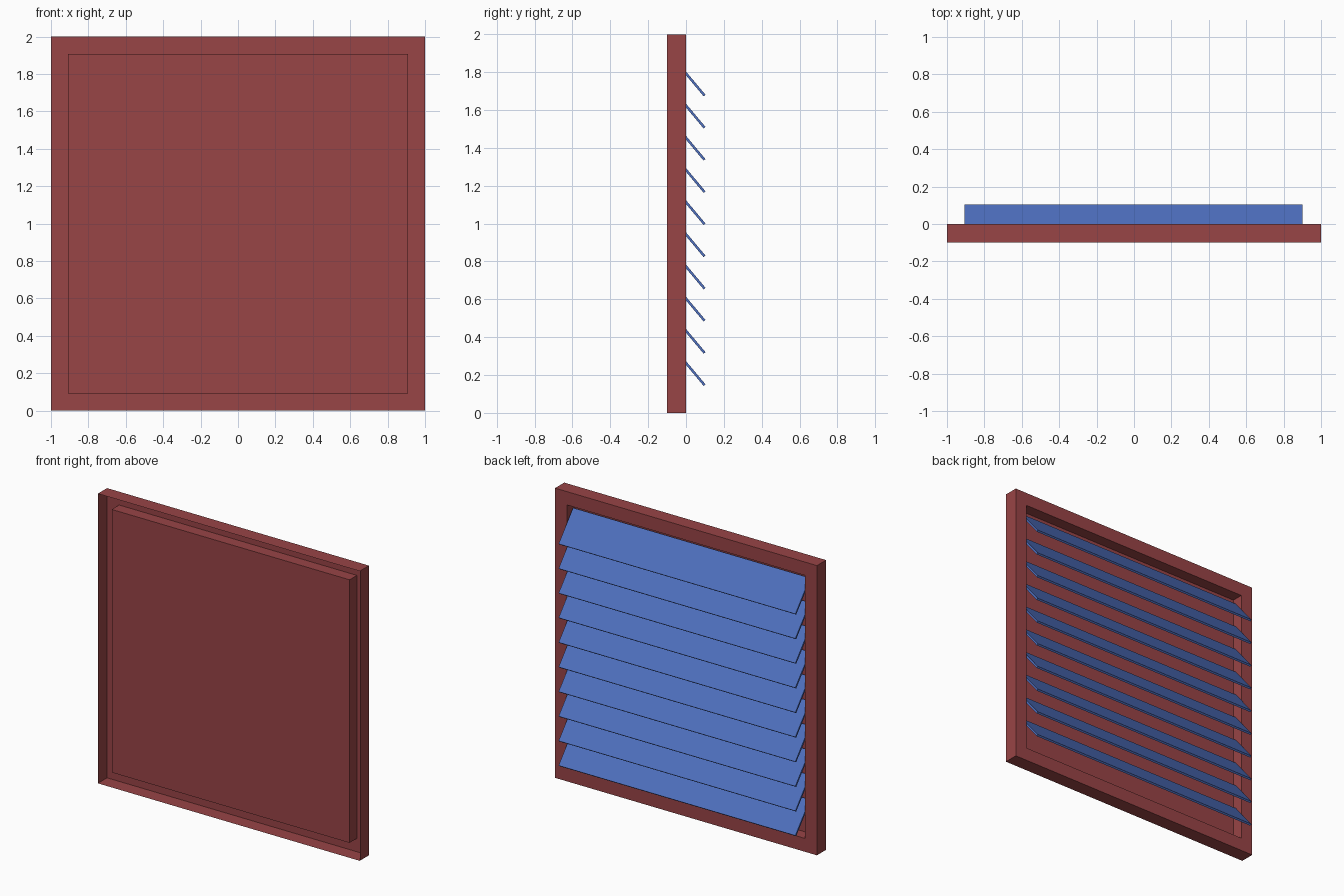
import bpy, bmesh, math
from mathutils import Matrix

if "Cube" in bpy.data.objects:
    bpy.data.objects.remove(bpy.data.objects["Cube"])


def material(name, color):
    m = bpy.data.materials.new(name)
    m.diffuse_color = color
    m.use_nodes = True
    m.node_tree.nodes["Principled BSDF"].inputs["Base Color"].default_value = m.diffuse_color
    return m


def finish(bm, name, mat):
    me = bpy.data.meshes.new(name)
    bm.to_mesh(me)
    bm.free()
    ob = bpy.data.objects.new(name, me)
    me.materials.append(mat)
    bpy.context.collection.objects.link(ob)
    return ob


red = material("frame_red", (0.315, 0.058, 0.061, 1))
blue = material("slat_blue", (0.077, 0.16, 0.52, 1))

# Frame: one folded sheet - outer rim, back flange, recess walls, recess panel
OUTER, INNER = 1.0, 0.908
PROFILE = [(OUTER, -0.10), (OUTER, 0.0), (INNER, 0.0), (INNER, -0.08)]
bm = bmesh.new()
rings = []
for h, y in PROFILE:
    corners = [(h, 1 - h), (-h, 1 - h), (-h, 1 + h), (h, 1 + h)]
    rings.append([bm.verts.new((x, y, z)) for x, z in corners])
for a, b in zip(rings, rings[1:]):
    for i in range(4):
        j = (i + 1) % 4
        bm.faces.new((a[i], a[j], b[j], b[i]))
bm.faces.new(rings[-1])
finish(bm, "louvre_frame", red)

# Slats: ten thin tilted boards, rising into the recess
COUNT, PITCH = 10, 0.17
TILT = math.radians(-50)
for k in range(COUNT):
    bm = bmesh.new()
    bmesh.ops.create_cube(bm, size=1)
    place = (Matrix.Translation((-0.003, 0.019, 0.241 + k * PITCH))
             @ Matrix.Rotation(TILT, 4, 'X')
             @ Matrix.Diagonal((1.808, 0.246, 0.013, 1)))
    bmesh.ops.transform(bm, matrix=place, verts=bm.verts)
    finish(bm, f"slat_{k + 1}", blue)
